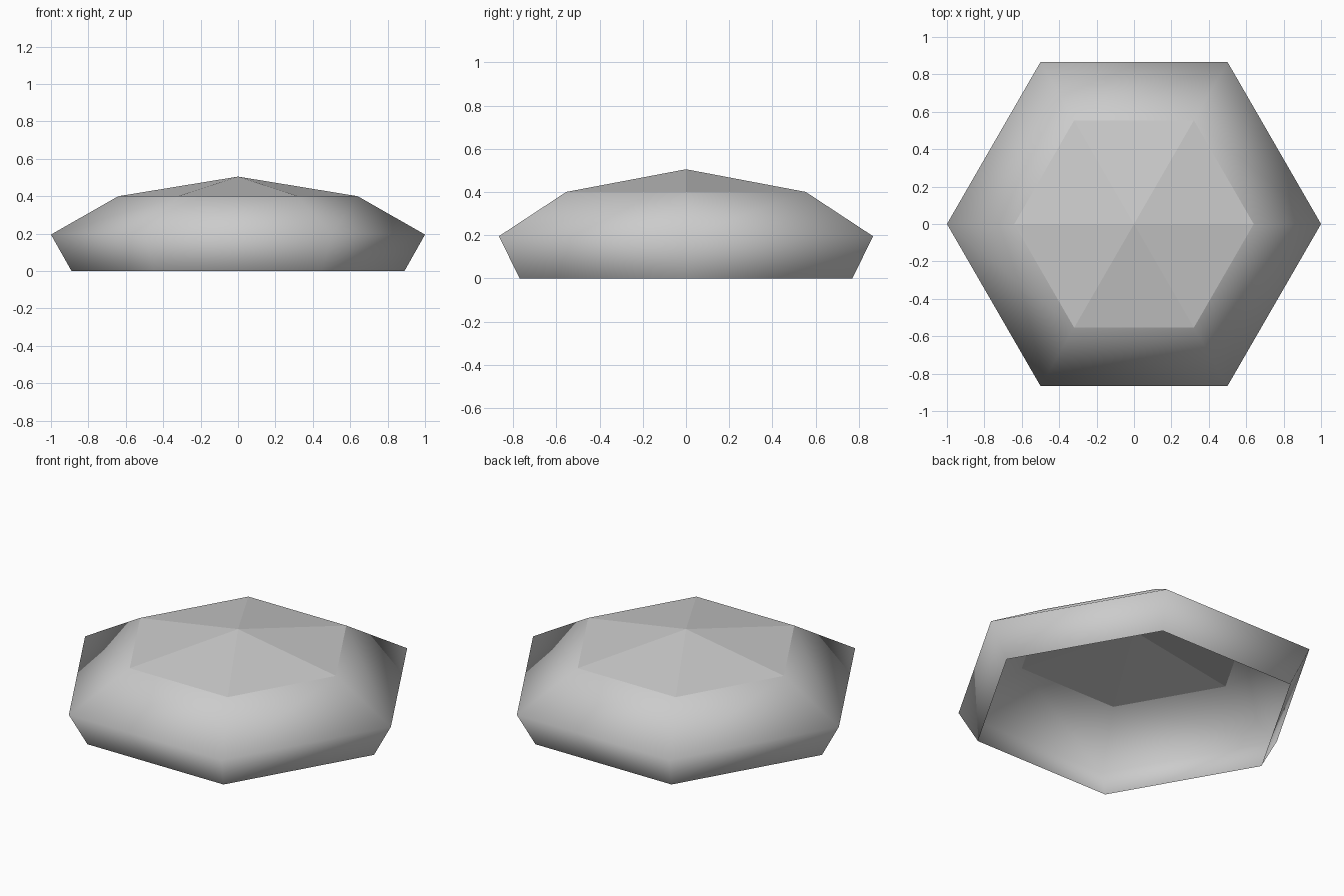
import bpy, bmesh
from math import cos, sin, radians

cube = bpy.data.objects.get("Cube")
if cube:
    bpy.data.objects.remove(cube, do_unlink=True)

# Plain grey surface
GREY = (0.6, 0.6, 0.6, 1.0)
grey = bpy.data.materials.new("plain grey")
grey.use_nodes = True
grey.diffuse_color = GREY
grey.node_tree.nodes["Principled BSDF"].inputs["Base Color"].default_value = GREY

SIDES = 6
# Radius and height of each ring, from the open base up to the roof edge
PROFILE = [(0.89, 0.0), (1.0, 0.195), (0.64, 0.4)]
APEX = 0.505

bm = bmesh.new()
rings = []
for radius, height in PROFILE:
    angles = [radians(360 / SIDES * i) for i in range(SIDES)]
    rings.append([bm.verts.new((radius * cos(a), radius * sin(a), height)) for a in angles])
apex = bm.verts.new((0, 0, APEX))

for i in range(SIDES):
    j = (i + 1) % SIDES
    # Smooth walls, open underneath
    for low, high in zip(rings, rings[1:]):
        bm.faces.new((low[i], low[j], high[j], high[i])).smooth = True
    # Faceted shallow roof
    bm.faces.new((rings[-1][i], rings[-1][j], apex)).smooth = False

mesh = bpy.data.meshes.new("hexagonal_shell")
bm.to_mesh(mesh)
bm.free()
mesh.materials.append(grey)
shell = bpy.data.objects.new("hexagonal_shell", mesh)
bpy.context.collection.objects.link(shell)
